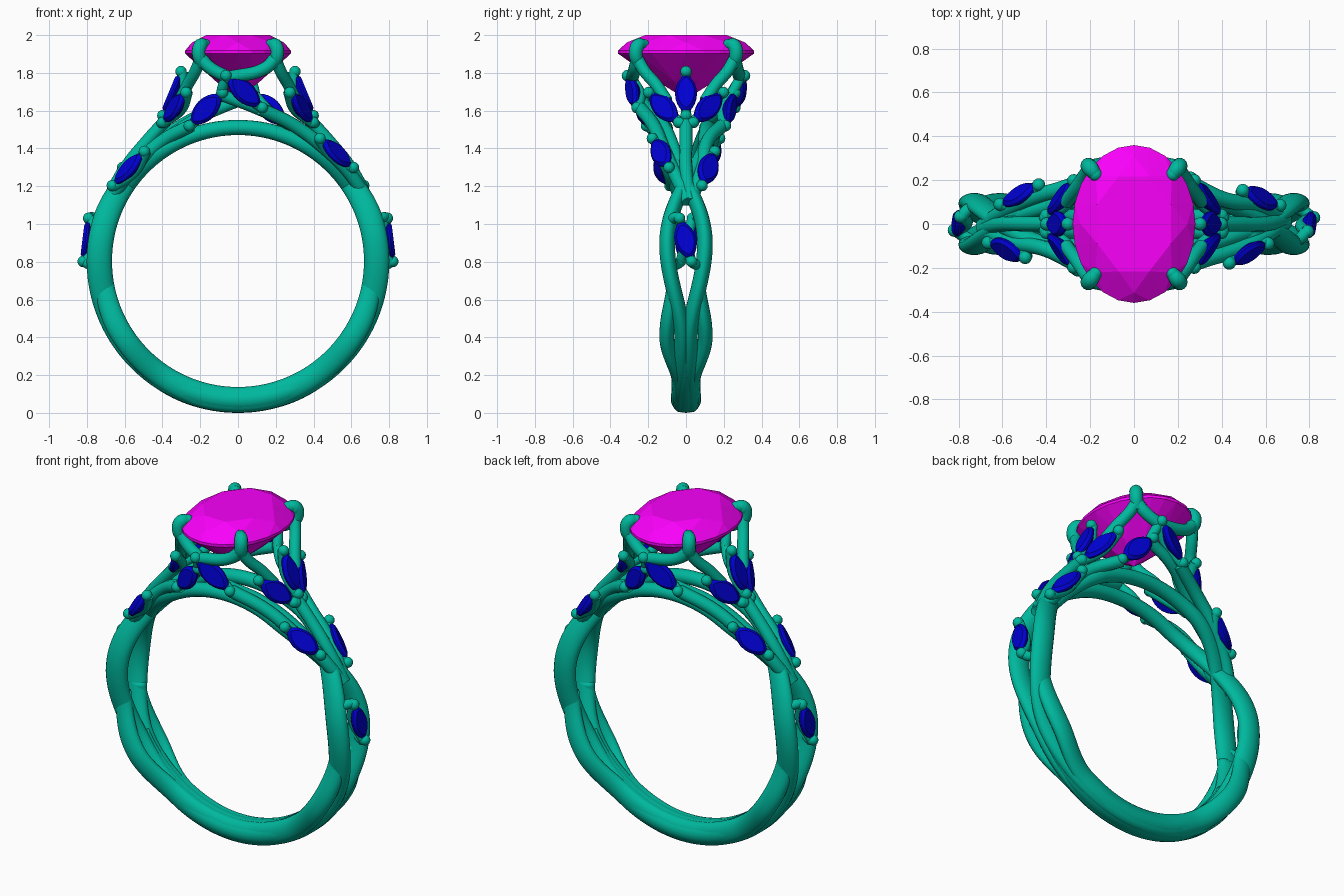
import bpy, bmesh, math
from mathutils import Vector, Matrix

if "Cube" in bpy.data.objects:
    bpy.data.objects.remove(bpy.data.objects["Cube"])


def material(name, rgb):
    m = bpy.data.materials.new(name)
    m.diffuse_color = (*rgb, 1)
    m.use_nodes = True
    m.node_tree.nodes["Principled BSDF"].inputs["Base Color"].default_value = m.diffuse_color
    return m


METAL = material("metal", (0.0, 0.48, 0.34))
PINK = material("pink_stone", (0.95, 0.0, 0.95))
BLUE = material("blue_stone", (0.0, 0.0, 0.65))


def finish(bm, name, mat, smooth=False):
    bmesh.ops.recalc_face_normals(bm, faces=bm.faces)
    me = bpy.data.meshes.new(name)
    bm.to_mesh(me)
    bm.free()
    me.materials.append(mat)
    bpy.context.collection.objects.link(bpy.data.objects.new(name, me))
    for p in me.polygons:
        p.use_smooth = smooth


def hull(points, name, mat):
    bm = bmesh.new()
    for p in points:
        bm.verts.new(p)
    bmesh.ops.convex_hull(bm, input=bm.verts)
    loose = [v for v in bm.verts if not v.link_faces]
    bmesh.ops.delete(bm, geom=loose, context='VERTS')
    finish(bm, name, mat)


def ball(p, r, name="bead"):
    bm = bmesh.new()
    bmesh.ops.create_uvsphere(bm, u_segments=16, v_segments=10, radius=r,
                              matrix=Matrix.Translation(p))
    finish(bm, name, METAL, True)


def tube(pts, r, name, tip=False):
    """Smooth round wire through the points; r may be one value or one per point."""
    rs = r if isinstance(r, (list, tuple)) else [r] * len(pts)
    cu = bpy.data.curves.new(name, 'CURVE')
    cu.dimensions = '3D'
    cu.bevel_depth = 1.0
    cu.bevel_resolution = 4
    cu.resolution_u = 8
    cu.use_fill_caps = True
    sp = cu.splines.new('BEZIER')
    sp.bezier_points.add(len(pts) - 1)
    for bp, p, q in zip(sp.bezier_points, pts, rs):
        bp.co = p
        bp.radius = q
        bp.handle_left_type = bp.handle_right_type = 'AUTO'
    cu.materials.append(METAL)
    bpy.context.collection.objects.link(bpy.data.objects.new(name, cu))
    if tip:
        ball(pts[0], rs[0], name + "_tip")


def flip(p, sx, sy):
    return Vector((p[0] * sx, p[1] * sy, p[2]))


def leaf(a, b, n, width=0.058):
    """Marquise stone between two tips, with a wire under it and end beads."""
    a, b, n = Vector(a), Vector(b), Vector(n)
    x = (b - a).normalized()
    n = (n - x * n.dot(x)).normalized()
    y = n.cross(x)
    c, half = (a + b) / 2, (b - a).length / 2
    pts = []
    for scale, h in ((1, 0.0), (1, 0.01), (0.78, 0.026), (0.5, -0.025)):
        for i in range(13):
            u = -math.cos(math.pi * i / 12)
            wv = width * max(0, 1 - u * u) ** 0.75
            for s in (-1, 1):
                if s == 1 and i in (0, 12):
                    continue
                pts.append(c + x * u * half * scale + y * wv * s * scale + n * h)
    hull(pts, "leaf_stone", BLUE)
    tube([a - x * 0.02, c - n * 0.035, b + x * 0.02], 0.027, "leaf_wire")
    for p in (a - x * 0.015, b + x * 0.015):
        ball(p + n * 0.008, 0.03, "leaf_bead")


# Band: two main strands that cross at the shoulders, bowed side strands and a solid lower shank
def ease(keys, a):
    for (a0, v0), (a1, v1) in zip(keys, keys[1:]):
        if a <= a1:
            t = (a - a0) / (a1 - a0)
            return v0 + (v1 - v0) * (0.5 - 0.5 * math.cos(math.pi * t))
    return keys[-1][1]


SWAY = [(0, -0.112), (26, -0.108), (83, 0.1), (124, 0.02), (180, 0.03)]
HALF_H = [(0, 0.04), (25, 0.041), (75, 0.067), (180, 0.067)]
HALF_W = [(0, 0.042), (120, 0.042), (160, 0.045), (180, 0.045)]
BOW = [(95, 0.068), (123, 0.102), (150, 0.036), (180, 0.03)]
BOW_H = [(95, 0.05), (120, 0.06), (180, 0.066)]
BOW_W = [(95, 0.03), (118, 0.039), (180, 0.042)]
SHANK_W = [(115, 0.03), (160, 0.078), (180, 0.08)]
SHANK_H = [(115, 0.06), (160, 0.0685), (180, 0.0685)]
CZ, INNER = 0.804, 0.667


def sweep(name, start, end, side, sway, half_h, half_w, n=160, m=18):
    """Sweep an oval section round the finger; angles run from the top."""
    bm = bmesh.new()
    rings = []
    for i in range(n + 1):
        deg = start + (end - start) * i / n
        fold = abs((deg + 180) % 360 - 180)
        th, h, w = math.radians(deg), ease(half_h, fold), ease(half_w, fold)
        ring = []
        for j in range(m):
            q = 2 * math.pi * j / m
            r = INNER + h + h * math.cos(q)
            ring.append(bm.verts.new((r * math.sin(th),
                                      side * ease(sway, fold) + w * math.sin(q),
                                      CZ + r * math.cos(th))))
        rings.append(ring)
    for A, B in zip(rings, rings[1:]):
        for j in range(m):
            k = (j + 1) % m
            bm.faces.new((A[j], A[k], B[k], B[j]))
    if end - start < 360:
        bm.faces.new(rings[0])
        bm.faces.new(rings[-1])
    else:
        bmesh.ops.remove_doubles(bm, verts=bm.verts, dist=1e-5)
    finish(bm, name, METAL, True)


for side, label in ((1, "front"), (-1, "back")):
    sweep("band_strand_" + label, -180, 180, side, SWAY, HALF_H, HALF_W)
    sweep("bowed_strand_" + label, 96, 264, side, BOW, BOW_H, BOW_W, 90)
sweep("lower_shank", 117, 243, 0, SWAY, SHANK_H, SHANK_W, 70, 24)


# Oval centre stone
def oval(k, z, n, off=0.0):
    return [(0.28 * k * math.cos(2 * math.pi * (i + off) / n),
             0.36 * k * math.sin(2 * math.pi * (i + off) / n), z) for i in range(n)]


hull(oval(0.65, 2.0, 8, 0.5) + oval(0.87, 1.961, 8) + oval(1, 1.918, 24)
     + oval(1, 1.902, 24) + oval(0.46, 1.757, 8, 0.5) + [(0, 0, 1.66)],
     "centre_stone", PINK)

# Prongs with forked bases, on all four corners
for sx in (-1, 1):
    for sy in (-1, 1):
        def P(*pts):
            return [flip(p, sx, sy) for p in pts]
        tube(P((0.175, 0.225, 1.95), (0.198, 0.253, 1.945), (0.208, 0.266, 1.90),
               (0.185, 0.245, 1.84)), [0.03, 0.037, 0.036, 0.034], "prong", True)
        tube(P((0.2, 0.255, 1.87), (0.225, 0.22, 1.81), (0.265, 0.16, 1.74),
               (0.31, 0.10, 1.65)), 0.032, "prong_side_fork")
        end = (0.05 * sx * sy, 0.285, 1.775)
        tube(P((0.2, 0.258, 1.88), (0.145, 0.27, 1.825), end), 0.034, "prong_front_fork")
        # side leaves of the three-leaf cluster
        leaf(*P((0.385, 0.045, 1.545), (0.275, 0.185, 1.685), (0.8, 0.5, 0.3)))

# Leaves and stems repeated by a half turn about z
LEAVES = [
    ((0.785, -0.03, 1.015), (0.81, 0.025, 0.815), (1, 0, 0.1)),
    ((0.44, -0.168, 1.44), (0.595, -0.09, 1.305), (0.5, -0.65, 0.5)),
    ((0.50, 0.145, 1.37), (0.65, 0.085, 1.21), (0.65, 0.5, 0.5)),
    ((0.3, 0, 1.79), (0.385, 0, 1.585), (0.9, 0, 0.4)),
    ((-0.245, -0.205, 1.53), (-0.09, -0.25, 1.685), (-0.2, -0.9, 0.1)),
    ((-0.055, -0.3, 1.775), (0.115, -0.255, 1.625), (0.1, -0.95, 0.3)),
]
STEMS = [
    ("cluster_stem", 0.034, [(0.38, 0, 1.55), (0.48, 0, 1.44), (0.60, 0, 1.29), (0.69, 0.02, 1.12)]),
    ("shoulder_stem", 0.036, [(0.12, -0.24, 1.61), (0.3, -0.17, 1.52), (0.46, -0.12, 1.40),
                              (0.59, -0.06, 1.27), (0.69, 0.01, 1.12)]),
    ("shoulder_stem", 0.036, [(0.25, 0.19, 1.52), (0.4, 0.115, 1.44), (0.55, 0.085, 1.30),
                              (0.66, 0.04, 1.16)]),
    ("gallery_rail", 0.032, [(-0.08, -0.235, 1.68), (0.08, -0.21, 1.62), (0.25, -0.13, 1.54),
                             (0.42, -0.07, 1.42), (0.56, -0.03, 1.28)]),
    ("gallery_link", 0.028, [(-0.06, -0.285, 1.775), (-0.08, -0.265, 1.73), (-0.09, -0.24, 1.685)]),
    ("shank_leaf_hook", 0.027, [(0.785, -0.033, 1.035), (0.765, -0.06, 1.035), (0.72, -0.09, 1.0)]),
    ("shank_leaf_hook", 0.027, [(0.812, 0.028, 0.80), (0.785, 0.05, 0.785), (0.73, 0.08, 0.8)]),
]
for s in (1, -1):
    for a, b, n in LEAVES:
        leaf(flip(a, s, s), flip(b, s, s), flip(n, s, s))
    for name, r, pts in STEMS:
        tube([flip(p, s, s) for p in pts], r, name)
    for y in (-0.03, 0.03):
        ball((s * 0.405, y, 1.535), 0.028, "cluster_bead")
